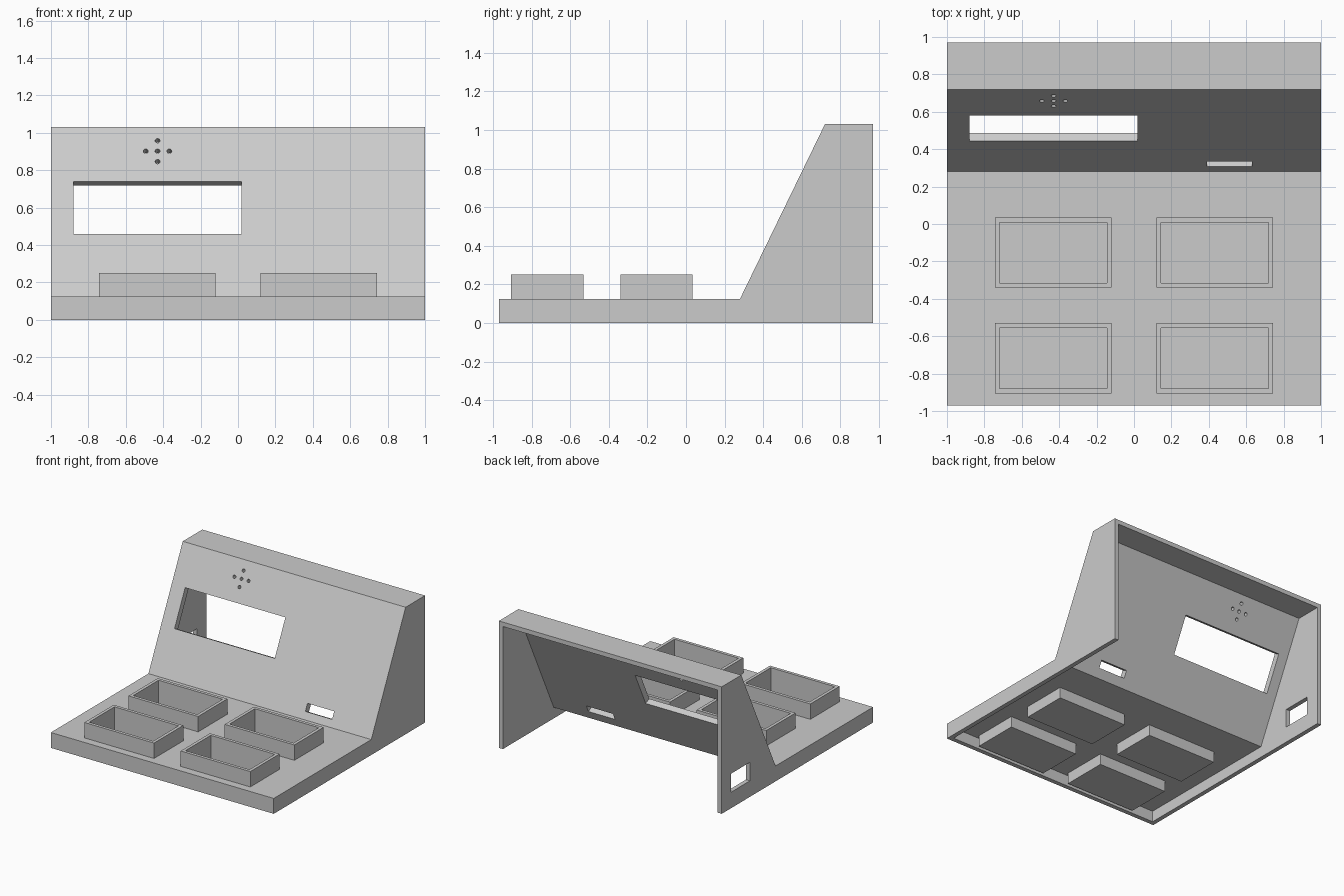
import bpy, bmesh, math
from mathutils import Matrix, Vector

cube = bpy.data.objects.get("Cube")
if cube:
    bpy.data.objects.remove(cube, do_unlink=True)

grey = bpy.data.materials.new("plain grey")
grey.use_nodes = True
grey.diffuse_color = (0.6, 0.6, 0.6, 1)
grey.node_tree.nodes["Principled BSDF"].inputs["Base Color"].default_value = (0.6, 0.6, 0.6, 1)

WALL = 0.036
PANEL = 0.05                       # thickness of the sloping panel
FOOT = Vector((0, 0.28, 0.125))    # lower edge of the slope
TOP = Vector((0, 0.72, 1.03))      # upper edge of the slope
up = (TOP - FOOT).normalized()
normal = Vector((0, -up.z, up.y))


def finish(name, bm):
    bmesh.ops.recalc_face_normals(bm, faces=bm.faces)
    mesh = bpy.data.meshes.new(name)
    bm.to_mesh(mesh)
    bm.free()
    mesh.materials.append(grey)
    ob = bpy.data.objects.new(name, mesh)
    bpy.context.collection.objects.link(ob)
    return ob


def prism(name, profile, half):
    """Extrude a side profile of (y, z) points across the width."""
    bm = bmesh.new()
    face = bm.faces.new([bm.verts.new((-half, y, z)) for y, z in profile])
    new = bmesh.ops.extrude_face_region(bm, geom=[face])["geom"]
    bmesh.ops.translate(bm, vec=(2 * half, 0, 0),
                        verts=[v for v in new if isinstance(v, bmesh.types.BMVert)])
    return finish(name, bm)


def box_mesh(size, matrix):
    bm = bmesh.new()
    bmesh.ops.create_cube(bm, size=1, matrix=matrix @ Matrix.Diagonal((*size, 1)))
    return bm


def box(name, size, centre):
    return finish(name, box_mesh(size, Matrix.Translation(centre)))


def slope_matrix(x, z):
    """Frame on the slope: x across, y up the slope, z outward."""
    p = FOOT + (TOP - FOOT) * ((z - FOOT.z) / (TOP.z - FOOT.z))
    rot = Matrix((Vector((1, 0, 0)), up, normal)).transposed().to_4x4()
    return Matrix.Translation((x, p.y, p.z)) @ rot


def slope_box(name, x0, x1, z0, z1):
    height = (z1 - z0) / up.z
    return finish(name, box_mesh((x1 - x0, height, 0.16), slope_matrix((x0 + x1) / 2, (z0 + z1) / 2)))


def cut(ob, cutter):
    mod = ob.modifiers.new("cut", "BOOLEAN")
    mod.operation = "DIFFERENCE"
    mod.solver = "EXACT"
    mod.object = cutter
    bpy.context.view_layer.objects.active = ob
    bpy.ops.object.modifier_apply(modifier=mod.name)
    bpy.data.objects.remove(cutter, do_unlink=True)


# Console shell, open underneath and at the back
shell = prism("console_shell", [(-0.97, 0), (0.97, 0), (0.97, TOP.z), (TOP.y, TOP.z),
                                (FOOT.y, FOOT.z), (-0.97, FOOT.z)], 1)


def inner_y(z):
    return FOOT.y + PANEL / up.z + (z - FOOT.z) * up.y / up.z


roof, deck = TOP.z - WALL, FOOT.z - WALL
cut(shell, prism("cavity", [(-0.97 + WALL, -0.1), (1.1, -0.1), (1.1, roof), (inner_y(roof), roof),
                            (inner_y(deck), deck), (-0.97 + WALL, deck)], 1 - WALL))

# Display window and narrow slot through the slope
cut(shell, slope_box("window_cutter", -0.88, 0.02, 0.46, 0.74))
cut(shell, slope_box("slot_cutter", 0.39, 0.63, 0.18, 0.235))

# Cross of small sound holes
for dx, dz in ((0, 0), (0.063, 0), (-0.063, 0), (0, 0.056), (0, -0.056)):
    bm = bmesh.new()
    bmesh.ops.create_cone(bm, cap_ends=True, segments=20, radius1=0.013, radius2=0.013,
                          depth=0.16, matrix=slope_matrix(-0.43 + dx, 0.902 + dz))
    cut(shell, finish("sound_hole_cutter", bm))

# Socket opening in one side wall
cut(shell, box("socket_cutter", (0.2, 0.24, 0.15), (-1, 0.73, 0.205)))

# Four open trays set through the deck
TRAY_W, TRAY_D, TRAY_TOP = 0.625, 0.375, 0.25
for row, y in (("front", -0.718), ("rear", -0.153)):
    for side, x in (("right", -0.432), ("left", 0.432)):
        cut(shell, box("tray_cutter", (TRAY_W - WALL, TRAY_D - WALL, 0.5), (x, y, 0.2)))
        bm = box_mesh((TRAY_W, TRAY_D, TRAY_TOP), Matrix.Translation((x, y, TRAY_TOP / 2)))
        top = max(bm.faces, key=lambda f: f.calc_center_median().z)
        bmesh.ops.inset_region(bm, faces=[top], thickness=WALL)
        new = bmesh.ops.extrude_face_region(bm, geom=[top])["geom"]
        if top.is_valid:
            bm.faces.remove(top)
        bmesh.ops.translate(bm, vec=(0, 0, WALL - TRAY_TOP),
                            verts=[v for v in new if isinstance(v, bmesh.types.BMVert)])
        finish(f"{row}_{side}_tray", bm)
